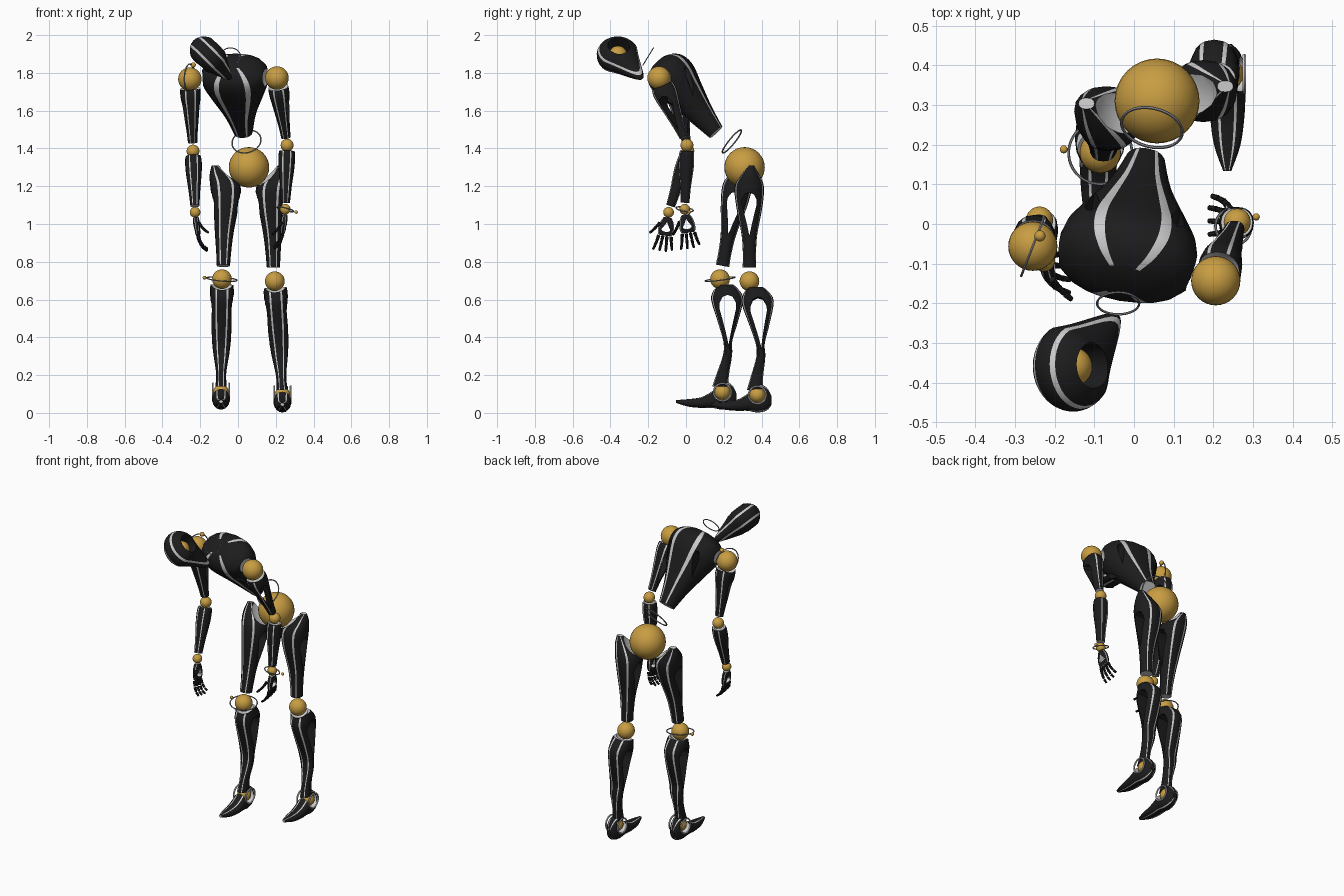
import bpy, bmesh, math
from mathutils import Matrix, Vector as V

if "Cube" in bpy.data.objects:
    bpy.data.objects.remove(bpy.data.objects["Cube"])

BLACK, WHITE, GOLD, STEEL = range(4)
MATS = []
for name, col in (("black_shell", (.012, .012, .013)), ("pale_trim", (.72, .72, .72)),
                  ("gold_joint", (.58, .34, .055)), ("steel_ring", (.3, .3, .32))):
    m = bpy.data.materials.new(name)
    m.diffuse_color = (*col, 1)
    m.use_nodes = True
    m.node_tree.nodes["Principled BSDF"].inputs["Base Color"].default_value = m.diffuse_color
    MATS.append(m)


def make(name, bm, matrix=None, mat=None):
    if matrix:
        bm.transform(matrix)
    bmesh.ops.recalc_face_normals(bm, faces=bm.faces)
    if mat is not None:
        for f in bm.faces:
            f.material_index = mat
    me = bpy.data.meshes.new(name)
    bm.to_mesh(me)
    bm.free()
    for m in MATS:
        me.materials.append(m)
    ob = bpy.data.objects.new(name, me)
    bpy.context.collection.objects.link(ob)
    smooth(me)
    return ob


def smooth(me):
    for p in me.polygons:
        p.use_smooth = True
    me.set_sharp_from_angle(angle=math.radians(32))


def frame(top, bottom, side=(1, 0, 0)):
    # local z runs bottom -> top, local x follows side
    z = (V(top) - V(bottom)).normalized()
    x = V(side)
    x = (x - z * x.dot(z)).normalized()
    y = z.cross(x)
    return Matrix.Translation(V(bottom)) @ Matrix((x, y, z)).transposed().to_4x4()


QUAD = [0, 22, 44, 60, 70]
ANG = QUAD + [90] + [180 - a for a in QUAD[:0:-1]]
ANG = [math.radians(a + h) for h in (0, 180) for a in ANG]
STRIPES = (3, 6, 13, 16)


def loft(name, secs, matrix, caps=(BLACK, BLACK), steps=4):
    # sections are (t, cx, cy, half width, half depth); four pale stripes run along
    secs = [V(s) for s in secs]
    rows = []
    for i in range(len(secs) - 1):
        p0, p1, p2, p3 = (secs[max(0, min(len(secs) - 1, i + k))] for k in (-1, 0, 1, 2))
        for j in range(steps):
            u = j / steps
            rows.append(.5 * (2 * p1 + (p2 - p0) * u + (2 * p0 - 5 * p1 + 4 * p2 - p3) * u * u
                              + (3 * p1 - p0 - 3 * p2 + p3) * u ** 3))
    rows.append(secs[-1])
    bm = bmesh.new()
    pw = lambda v: math.copysign(abs(v) ** .88, v)
    rings = [[bm.verts.new((cx + w * pw(math.cos(a)), cy + d * pw(math.sin(a)), t)) for a in ANG]
             for t, cx, cy, w, d in rows]
    n = len(ANG)
    for r0, r1 in zip(rings, rings[1:]):
        for k in range(n):
            f = bm.faces.new((r0[k], r0[(k + 1) % n], r1[(k + 1) % n], r1[k]))
            f.material_index = WHITE if k in STRIPES else BLACK
    for ring, c in ((rings[0], caps[0]), (rings[-1], caps[1])):
        bm.faces.new(ring).material_index = c
    return make(name, bm, matrix)


def ball(name, c, r, mat=GOLD):
    bm = bmesh.new()
    bmesh.ops.create_uvsphere(bm, u_segments=32, v_segments=16, radius=r)
    return make(name, bm, Matrix.Translation(V(c)), mat)


def ring(name, c, r, normal, thick=.004, mat=STEEL):
    bm = bmesh.new()
    N, M = 40, 6
    vs = [[bm.verts.new(((r + thick * math.cos(b)) * math.cos(a), (r + thick * math.cos(b)) * math.sin(a),
                         thick * math.sin(b))) for b in (k * math.tau / M for k in range(M))]
          for a in (k * math.tau / N for k in range(N))]
    for i in range(N):
        for j in range(M):
            bm.faces.new((vs[i][j], vs[(i + 1) % N][j], vs[(i + 1) % N][(j + 1) % M], vs[i][(j + 1) % M]))
    rot = V(normal).to_track_quat('Z', 'Y').to_matrix().to_4x4()
    return make(name, bm, Matrix.Translation(V(c)) @ rot, mat)


def drop(t0, t1, r, matrix, mat=BLACK):
    # teardrop prism along local x, pointed at t0
    L = t1 - t0
    half = [(0, 0), (.3, .25), (.65, .5), (.97, .72), (.95, .84), (.6, .96)]
    pts = [(r * y, t0 + L * t) for y, t in half] + [(0, t1)] + [(-r * y, t0 + L * t) for y, t in half[:0:-1]]
    bm = bmesh.new()
    a, b = ([bm.verts.new((x, y, z)) for y, z in pts] for x in (-.3, .3))
    bm.faces.new(a)
    bm.faces.new(b)
    for i in range(len(pts)):
        j = (i + 1) % len(pts)
        bm.faces.new((a[i], a[j], b[j], b[i]))
    return make("cutter", bm, matrix, mat)


def bore(r, matrix, mat=BLACK):
    bm = bmesh.new()
    bmesh.ops.create_cone(bm, cap_ends=True, segments=28, radius1=r, radius2=r, depth=.6)
    return make("cutter", bm, matrix, mat)


def cut(ob, *cutters):
    for c in cutters:
        c.hide_render = True
        md = ob.modifiers.new("cut", 'BOOLEAN')
        md.operation, md.solver, md.object = 'DIFFERENCE', 'EXACT', c
    dg = bpy.context.evaluated_depsgraph_get()
    me = bpy.data.meshes.new_from_object(ob.evaluated_get(dg))
    ob.modifiers.clear()
    ob.data = me
    smooth(me)
    for c in cutters:
        bpy.data.objects.remove(c)


T, RZ = Matrix.Translation, lambda d: Matrix.Rotation(math.radians(d), 4, 'Z')
RY90 = Matrix.Rotation(math.pi / 2, 4, 'Y')
PELVIS = (.058, .31, 1.30)
# joints per side; s is the outward x direction
SIDES = [
    ("left", -1, dict(sh=(-.255, -.056, 1.767), el=(-.238, .01, 1.386), wr=(-.227, -.092, 1.062),
                      tip=(-.20, -.125, .85), hip=(-.08, .29, 1.30), kn=(-.085, .18, .708), an=(-.09, .193, .11))),
    ("right", 1, dict(sh=(.206, -.143, 1.773), el=(.26, .005, 1.417), wr=(.25, -.007, 1.078),
                      tip=(.228, .025, .87), hip=(.19, .335, 1.30), kn=(.195, .336, .697), an=(.235, .378, .095)))]

# torso with shoulder cups and slots under the arms
TF = frame((-.03, -.15, 1.82), (.028, .155, 1.49), (.983, -.18, .01))
torso = loft("torso", [(-.005, 0, 0, .05, .045), (.12, 0, .008, .083, .07), (.25, 0, .02, .14, .1),
                       (.34, 0, .028, .175, .122), (.41, 0, .03, .175, .12), (.455, 0, .03, .13, .088),
                       (.475, 0, .03, .07, .05)], TF, (WHITE, BLACK))
cut(torso, *[ball("cutter", j["sh"], .08, WHITE) for _, _, j in SIDES],
    *[drop(.2, .345, .018, TF @ T((s * .11, 0, 0)) @ RZ(90)) for s in (-1, 1)])
ball("pelvis_ball", PELVIS, .107)
ring("waist_ring", (.045, .243, 1.437), .078, (-.19, -.76, .62))
ring("neck_ring", (-.04, -.2, 1.887), .053, (0, -.85, .52), .003)

# head: rounded disc with a tapered neck spike, bored through for the eye ball
HC = V((-.155, -.36, 1.893))
HF = frame(HC + V((.7, .05, .7)), HC, (.145, .13, -.095))
bm = bmesh.new()
bmesh.ops.create_uvsphere(bm, u_segments=36, v_segments=20, radius=1)
for f in bm.faces:
    f.material_index = WHITE if .33 < abs(f.calc_center_median().z) < .45 else BLACK
for v in bm.verts:
    f = max(0, (v.co.x - .2) / .8)
    k = 1 - .4 * f
    v.co = V(((v.co.x + .9 * f * f) * .113, v.co.y * k * .113, v.co.z * k * .085))
head = make("head", bm, HF)
cut(head, bore(.058, HF))
ball("eye_ball", HC, .05)

for side, s, j in SIDES:
    # thigh, hollowed round the pelvis and pierced
    F = frame(j["hip"], j["kn"])
    thigh = loft(side + "_thigh", [(.072, -s * .007, 0, .035, .036), (.15, -s * .008, 0, .04, .035),
                                   (.25, -s * .01, 0, .05, .042), (.40, -s * .018, 0, .072, .07),
                                   (.50, -s * .014, 0, .08, .077), (.56, s * .012, .005, .058, .05),
                                   (.612, s * .04, .012, .02, .014)], F, (WHITE, WHITE))
    cut(thigh, ball("cutter", (.058, .30, 1.36), .165, WHITE), drop(.24, .47, .04, F))
    ball(side + "_knee_ball", j["kn"], .052)

    # calf, cupped under the knee with a teardrop opening
    F = frame(j["kn"], j["an"])
    calf = loft(side + "_calf", [(.03, 0, -.012, .03, .042), (.1, 0, .005, .027, .033), (.2, 0, .032, .042, .024),
                                 (.27, 0, .034, .05, .024), (.37, 0, .037, .059, .053), (.49, 0, .036, .063, .085),
                                 (.545, 0, .03, .063, .064), (.568, 0, .02, .06, .05)], F, (BLACK, WHITE))
    cut(calf, ball("cutter", j["kn"], .066, WHITE), drop(.25, .515, .045, F @ T((0, .038, 0))))

    # foot, with the ankle ball set in a bored shell
    A = V(j["an"])
    F = frame(A + V((0, 1, 0)), A)
    foot = loft(side + "_foot", [(-.245, 0, .05, .01, .008), (-.18, 0, .057, .033, .02), (-.11, 0, .055, .043, .029),
                                 (-.05, 0, .038, .046, .046), (0, 0, .018, .046, .075), (.05, 0, .022, .034, .06),
                                 (.075, 0, .03, .012, .022)], F, (WHITE, BLACK))
    cut(foot, bore(.044, T(A) @ RY90, WHITE))
    ball(side + "_ankle_ball", A, .041)
    for e in (-1, 1):
        ring(side + "_ankle_trim", A + V((e * .043, 0, 0)), .046, (1, 0, 0), .005, WHITE)

    # upper arm
    F = frame(j["sh"], j["el"])
    arm = loft(side + "_upper_arm", [(.045, 0, 0, .025, .022), (.12, 0, 0, .031, .032), (.22, 0, 0, .044, .05),
                                     (.30, 0, 0, .054, .064), (.345, 0, 0, .052, .058), (.365, 0, 0, .045, .048)],
               F, (WHITE, WHITE))
    cut(arm, ball("cutter", j["sh"], .076, WHITE), drop(.09, .285, .032, F @ RZ(-s * 25)))
    ball(side + "_shoulder_ball", j["sh"], .062)
    ball(side + "_elbow_ball", j["el"], .034)

    # forearm
    F = frame(j["el"], j["wr"])
    fore = loft(side + "_forearm", [(.035, 0, 0, .024, .024), (.12, 0, 0, .031, .029), (.22, 0, 0, .042, .04),
                                    (.285, 0, 0, .044, .04), (.31, 0, 0, .04, .036)], F, (WHITE, WHITE))
    cut(fore, ball("cutter", j["el"], .043, WHITE))
    ball(side + "_wrist_ball", j["wr"], .028)

    # hand: open palm, four curled fingers and a thumb
    F = frame(j["wr"], j["tip"]) @ T((0, 0, (V(j["wr"]) - V(j["tip"])).length))
    palm = loft(side + "_palm", [(-.125, 0, 0, .011, .036), (-.1, 0, 0, .016, .042), (-.06, 0, 0, .018, .037),
                                 (-.03, 0, 0, .016, .022)], F, (WHITE, WHITE))
    cut(palm, drop(-.05, -.108, .024, F, WHITE))
    bm = bmesh.new()

    def digit(p, fan, curls, lens, r):
        for c, L in zip(curls, lens):
            c = math.radians(c)
            d = V((-s * math.sin(c), fan, -math.cos(c))).normalized()
            rot = d.to_track_quat('Z', 'Y').to_matrix().to_4x4()
            bmesh.ops.create_cone(bm, cap_ends=True, segments=8, radius1=r, radius2=r * .82, depth=L,
                                  matrix=T(p + d * L / 2) @ rot)
            p, r = p + d * (L + .005), r * .9

    for i in range(4):
        k = i - 1.5
        end = .85 if i == 3 else 1
        digit(V((0, k * .022, -.13)), k * .13, (10, 28, 48), (.032 * end, .028 * end, .024 * end), .0095)
    digit(V((-s * .012, -.038, -.065)), -.55, (25, 35, 45), (.03, .026, .022), .0095)
    make(side + "_fingers", bm, F, BLACK)

# thin orbit rings with tiny balls
for part, c, r, normal, dot, dr in (
        ("shoulder", (-.255, -.056, 1.767), .08, (.95, -.37, 0), (-.237, -.03, 1.842), .014),
        ("knee", (-.085, .18, .708), .08, (.08, -.13, 1), (-.177, .188, .716), .01),
        ("wrist", (.25, -.007, 1.078), .046, (.25, .17, 1), (.308, .018, 1.063), .009)):
    ring(part + "_orbit_ring", c, r, normal, .0035)
    ball(part + "_orbit_ball", dot, dr)
